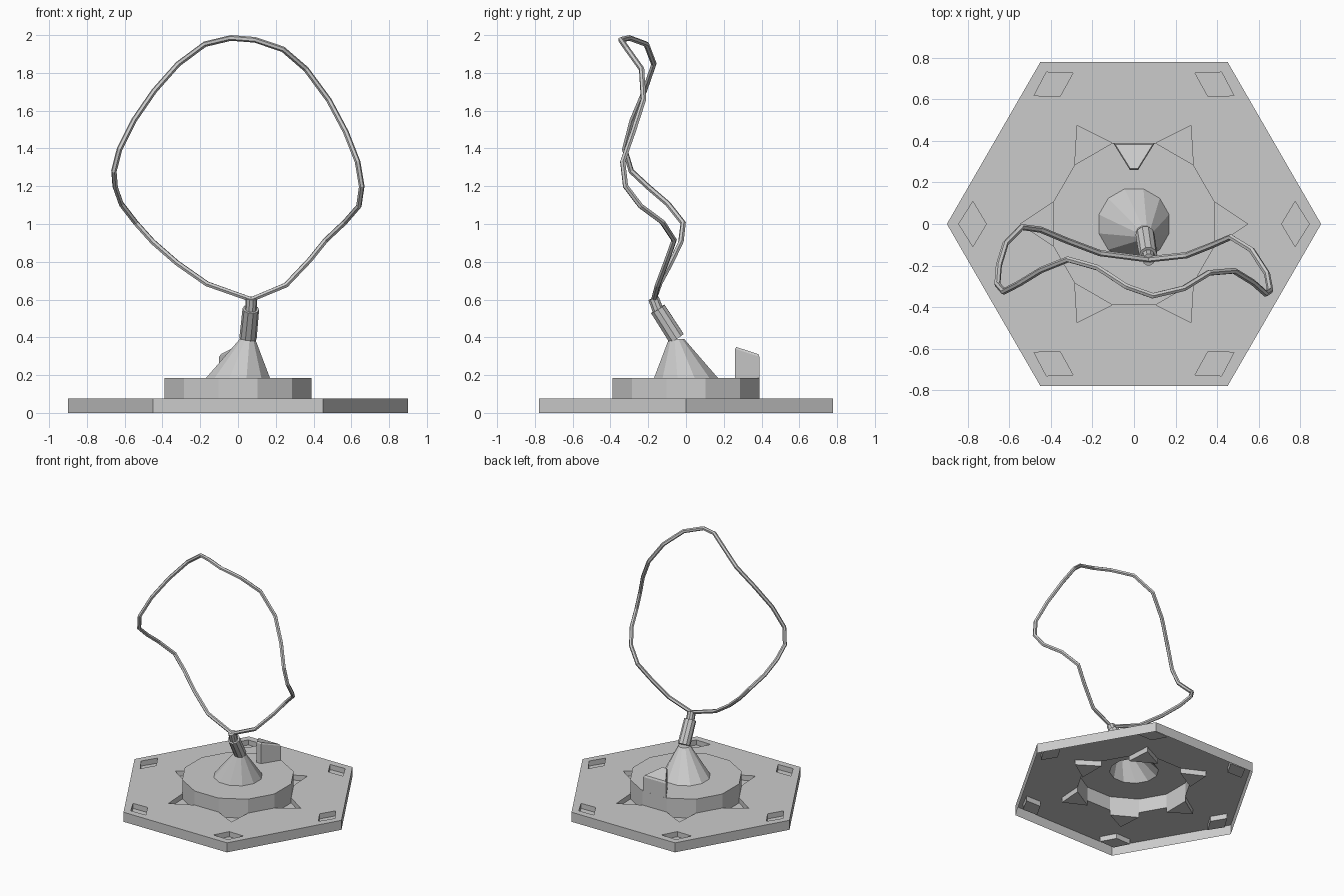
import bpy, bmesh
from math import cos, sin, radians
from mathutils import Vector, Matrix

if "Cube" in bpy.data.objects:
    bpy.data.objects.remove(bpy.data.objects["Cube"])

Z_PLATE, Z_DRUM, DEPTH = 0.075, 0.185, 0.04


def finish(name, bm):
    bmesh.ops.recalc_face_normals(bm, faces=bm.faces)
    me = bpy.data.meshes.new(name)
    bm.to_mesh(me)
    bm.free()
    ob = bpy.data.objects.new(name, me)
    bpy.context.collection.objects.link(ob)
    return ob


def ring(n, r, center, offset=0.0, axis=(0, 0, 1)):
    rot = Vector((0, 0, 1)).rotation_difference(Vector(axis))
    pts = [Vector((r * cos(radians(offset + 360 * i / n)),
                   r * sin(radians(offset + 360 * i / n)), 0)) for i in range(n)]
    return [rot @ p + Vector(center) for p in pts]


def loft(name, rings, cap_start=False, cap_end=False):
    bm = bmesh.new()
    loops = [[bm.verts.new(p) for p in r] for r in rings]
    n = len(loops[0])
    for a, b in zip(loops, loops[1:]):
        for i in range(n):
            j = (i + 1) % n
            bm.faces.new((a[i], a[j], b[j], b[i]))
    if cap_start:
        bm.faces.new(loops[0][::-1])
    if cap_end:
        bm.faces.new(loops[-1])
    return finish(name, bm)


# Plate outline, diamond pockets, and star-shaped opening around the drum
hexagon = ring(6, 0.9, (0, 0, Z_PLATE))
dodecagon = ring(12, 0.403, (0, 0, Z_PLATE), 15)
diamond = [Vector(p + (Z_PLATE,)) for p in
           [(0.71, 0), (0.775, 0.108), (0.843, 0), (0.775, -0.108)]]
star, pockets = [], []
for k in range(6):
    spin = Matrix.Rotation(radians(60 * k), 3, 'Z')
    pockets.append([spin @ p for p in diamond])
    tip = spin @ Vector((0.547, 0, Z_PLATE))
    a, b = dodecagon[(2 * k - 1) % 12], dodecagon[2 * k]
    star += [a, tip, b]
    pockets.append([a, tip, b])

# Base plate: open-bottomed shell with recessed pockets
bm = bmesh.new()
edges = []
for loop in [hexagon, star] + pockets[0::2]:
    vs = [bm.verts.new(p) for p in loop]
    edges += [bm.edges.new((vs[i], vs[(i + 1) % len(vs)])) for i in range(len(vs))]
bmesh.ops.triangle_fill(bm, edges=edges, use_beauty=True, normal=(0, 0, 1))
bmesh.ops.dissolve_limit(bm, angle_limit=0.01, verts=bm.verts, edges=bm.edges)
for loop, depth in [(hexagon, Z_PLATE)] + [(p, DEPTH) for p in pockets]:
    top = [bm.verts.new(p) for p in loop]
    low = [bm.verts.new(p - Vector((0, 0, depth))) for p in loop]
    for i in range(len(top)):
        j = (i + 1) % len(top)
        bm.faces.new((top[i], top[j], low[j], low[i]))
    if loop is not hexagon:
        bm.faces.new(low)
bmesh.ops.remove_doubles(bm, verts=bm.verts, dist=1e-5)
finish("base_plate", bm)

# Drum with an opening beneath the cone
cone_base = ring(12, 0.175, (0, 0, Z_DRUM), 15)
loft("drum", [dodecagon, ring(12, 0.403, (0, 0, Z_DRUM), 15), cone_base])

# Leaning cone, sleeve and peg
loft("cone", [cone_base, ring(12, 0.043, (0.05, -0.05, 0.39), 15)], cap_end=True)
axis = (0.015, -0.1, 0.16)
loft("sleeve", [ring(10, 0.046, (0.053, -0.05, 0.395), 0, axis),
                ring(10, 0.044, (0.068, -0.149, 0.55), 0, axis)], True, True)
axis = (0.004, -0.022, 0.06)
loft("peg", [ring(10, 0.031, (0.068, -0.149, 0.545), 0, axis),
             ring(10, 0.03, (0.071, -0.172, 0.607), 0, axis)], True, True)

# Wedge-shaped fin at the back of the drum
fin = [(-0.1, 0.389, 0.305), (-0.02, 0.26, 0.347), (0.02, 0.26, 0.347), (0.1, 0.389, 0.305)]
top = [Vector(p) for p in fin]
bottom = [Vector((x, y, Z_DRUM)) for x, y, z in fin]
crown = [p.lerp(sum(top, Vector()) / 4, 0.1) + Vector((0, 0, 0.004)) for p in top]
shoulder = [p - Vector((0, 0, 0.008)) for p in top]
loft("fin", [bottom, shoulder, crown], cap_end=True)

# Wavy wire hoop
path = [
    (0.07, -0.17, 0.60), (0.254, -0.15, 0.677), (0.38, -0.1, 0.81), (0.465, -0.063, 0.915),
    (0.566, -0.125, 1.01), (0.64, -0.24, 1.095), (0.655, -0.32, 1.20), (0.633, -0.335, 1.33),
    (0.571, -0.28, 1.487), (0.481, -0.225, 1.656), (0.36, -0.235, 1.82), (0.238, -0.31, 1.925),
    (0.09, -0.345, 1.975), (-0.037, -0.3, 1.985), (-0.175, -0.21, 1.952), (-0.317, -0.17, 1.847),
    (-0.444, -0.22, 1.704), (-0.55, -0.285, 1.55), (-0.627, -0.325, 1.397), (-0.657, -0.29, 1.28),
    (-0.65, -0.2, 1.196), (-0.618, -0.095, 1.106), (-0.54, -0.015, 1.005), (-0.45, -0.027, 0.905),
    (-0.323, -0.08, 0.794), (-0.164, -0.14, 0.683)]
curve = bpy.data.curves.new("hoop", 'CURVE')
curve.dimensions = '3D'
curve.bevel_depth = 0.015
curve.bevel_resolution = 1
spline = curve.splines.new('POLY')
spline.points.add(len(path) - 1)
for pt, co in zip(spline.points, path):
    pt.co = (*co, 1)
spline.use_cyclic_u = True
spline.use_smooth = False
hoop = bpy.data.objects.new("hoop", curve)
bpy.context.collection.objects.link(hoop)
bpy.context.view_layer.objects.active = hoop
hoop.select_set(True)
bpy.ops.object.convert(target='MESH')
